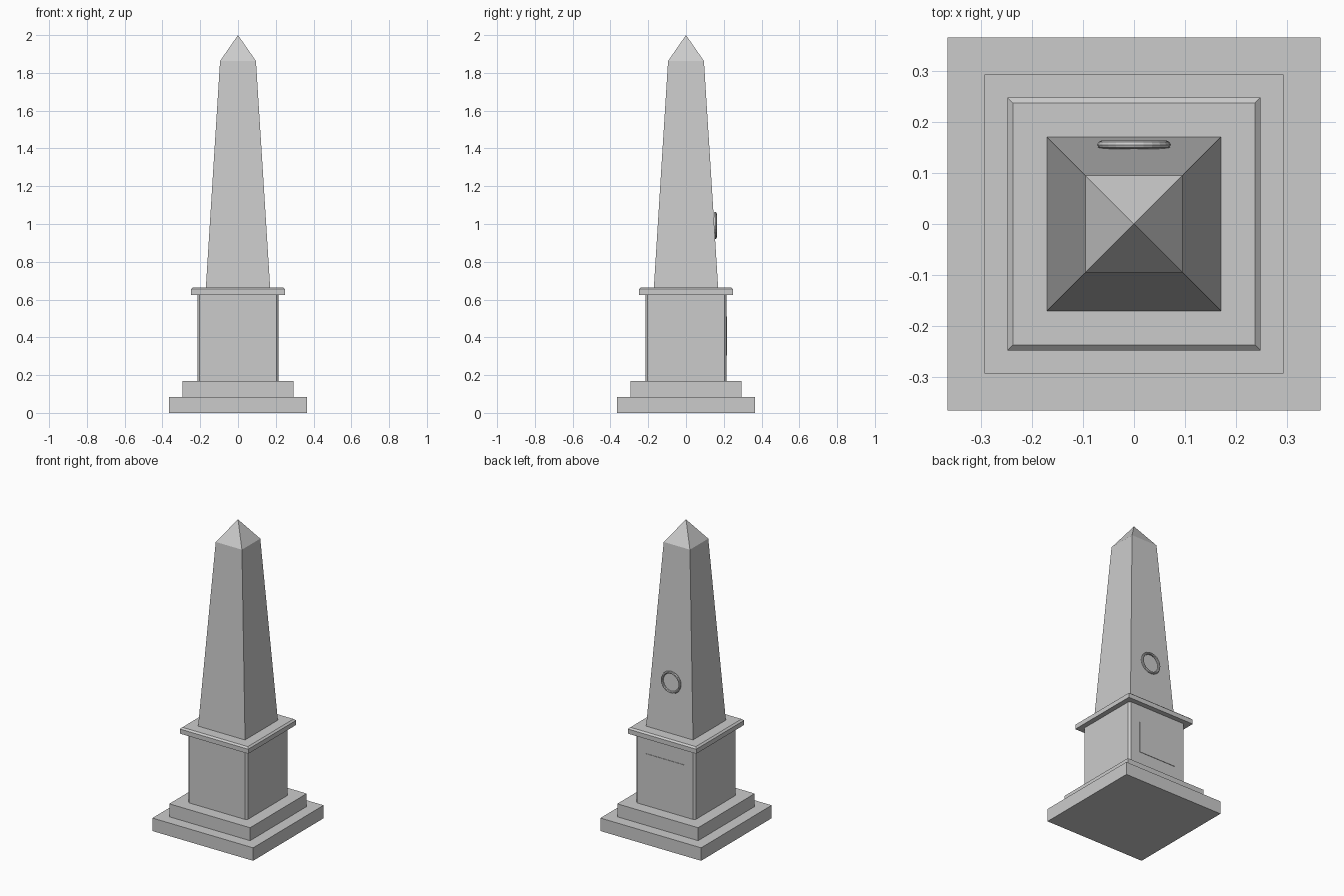
import bpy
import bmesh
import math

cube = bpy.data.objects.get("Cube")
if cube:
    bpy.data.objects.remove(cube, do_unlink=True)

stone = bpy.data.materials.new("grey stone")
stone.use_nodes = True
GREY = (0.6, 0.6, 0.6, 1)
stone.diffuse_color = GREY
stone.node_tree.nodes["Principled BSDF"].inputs["Base Color"].default_value = GREY


def square_stack(name, levels, chamfer=0):
    """Solid from (height, half width) square sections; zero width makes a point."""
    bm = bmesh.new()
    rings = []
    for z, h in levels:
        c = h - chamfer
        if h == 0:
            rings.append([bm.verts.new((0, 0, z))])
            continue
        if chamfer:
            pts = [(-c, -h), (c, -h), (h, -c), (h, c), (c, h), (-c, h), (-h, c), (-h, -c)]
        else:
            pts = [(-h, -h), (h, -h), (h, h), (-h, h)]
        rings.append([bm.verts.new((x, y, z)) for x, y in pts])
    for low, high in zip(rings, rings[1:]):
        n = len(low)
        for i in range(n):
            j = (i + 1) % n
            if len(high) == 1:
                bm.faces.new((low[i], low[j], high[0]))
            else:
                bm.faces.new((low[i], low[j], high[j], high[i]))
    bm.faces.new(rings[0][::-1])
    if len(rings[-1]) > 1:
        bm.faces.new(rings[-1])
    mesh = bpy.data.meshes.new(name)
    bm.to_mesh(mesh)
    bm.free()
    mesh.materials.append(stone)
    obj = bpy.data.objects.new(name, mesh)
    bpy.context.collection.objects.link(obj)
    return obj


# Stepped base, pedestal and moulding
square_stack("lower_step", [(0, 0.365), (0.085, 0.365)])
square_stack("upper_step", [(0.085, 0.293), (0.17, 0.293)])
square_stack("pedestal", [(0.17, 0.215), (0.625, 0.215)], chamfer=0.012)
square_stack("cornice", [(0.625, 0.248), (0.655, 0.248), (0.665, 0.237)])

# Tapered shaft with pointed cap
square_stack("shaft", [(0.665, 0.17), (1.863, 0.095), (2.0, 0)])

# Thin plaque on the back of the pedestal
bpy.ops.mesh.primitive_cube_add(size=1, location=(0, 0.214, 0.408))
plaque = bpy.context.object
plaque.name = "back_plaque"
plaque.scale = (0.274, 0.008, 0.206)
plaque.data.materials.append(stone)

# Ring on the back of the shaft
bpy.ops.mesh.primitive_torus_add(
    major_radius=0.064, minor_radius=0.008, major_segments=24, minor_segments=8,
    location=(0, 0.155, 0.992), rotation=(math.pi / 2, 0, 0))
ring = bpy.context.object
ring.name = "back_ring"
ring.data.materials.append(stone)
